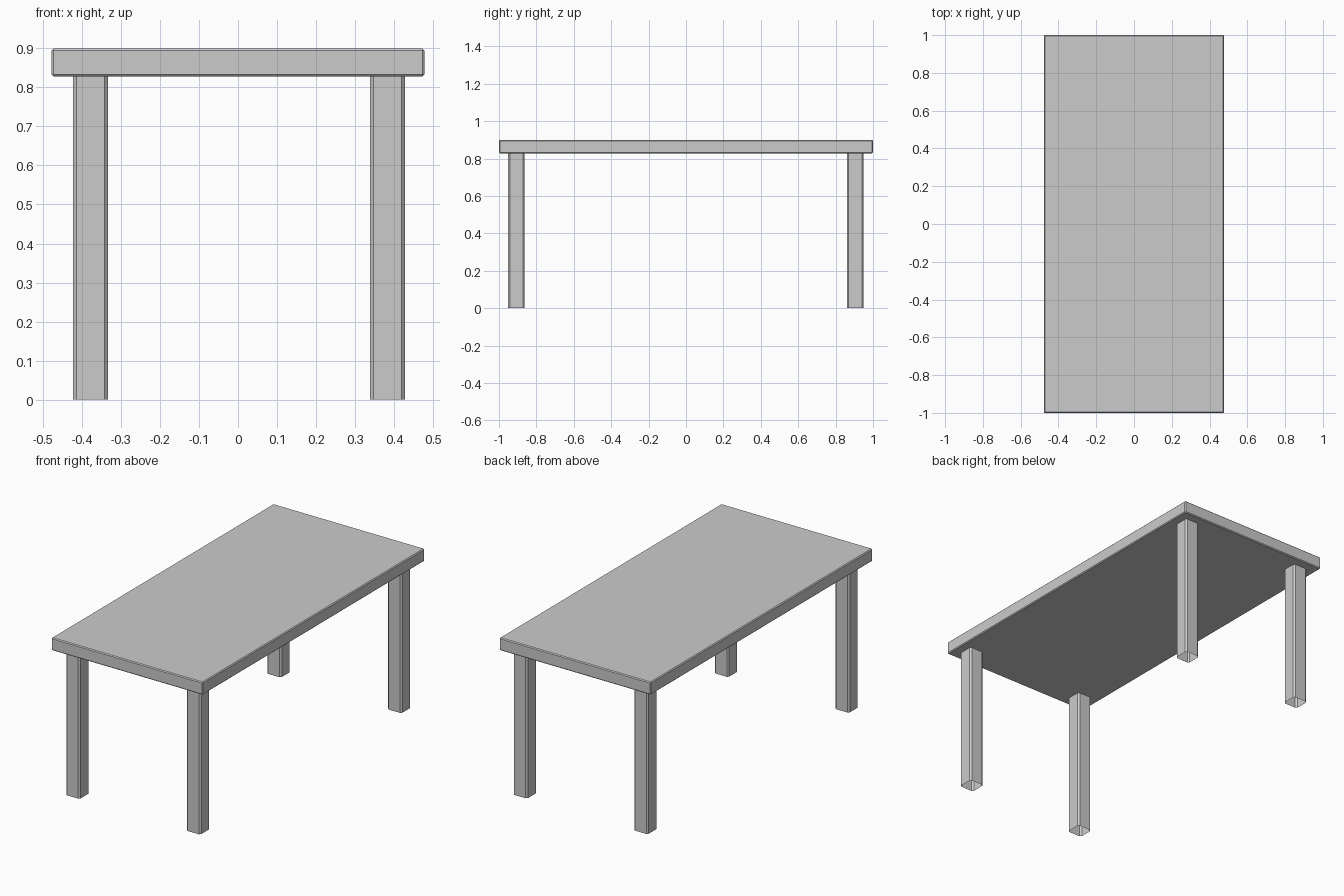
import bpy, bmesh
from mathutils import Matrix

if "Cube" in bpy.data.objects:
    bpy.data.objects.remove(bpy.data.objects["Cube"])

TOP_Z, UNDER_Z = 0.90, 0.828


def box(name, center, size, bevel, tube=False):
    """Chamfered box; a tube has open ends and only its upright edges chamfered."""
    bm = bmesh.new()
    bmesh.ops.create_cube(bm, size=1, matrix=Matrix.Diagonal((*size, 1)))
    edges = bm.edges[:]
    if tube:
        edges = [e for e in edges if abs(e.verts[0].co.z - e.verts[1].co.z) > 0.1]
    bmesh.ops.bevel(bm, geom=edges, offset=bevel, segments=1, affect='EDGES')
    if tube:
        bm.normal_update()
        ends = [f for f in bm.faces if abs(f.normal.z) > 0.9]
        bmesh.ops.delete(bm, geom=ends, context='FACES_ONLY')
    mesh = bpy.data.meshes.new(name)
    bm.to_mesh(mesh)
    bm.free()
    obj = bpy.data.objects.new(name, mesh)
    obj.location = center
    bpy.context.collection.objects.link(obj)
    return obj


# Table top slab
box("table_top", (0, 0, (TOP_Z + UNDER_Z) / 2), (0.955, 2.0, TOP_Z - UNDER_Z), 0.005)

# Four hollow legs, open at the floor
for y_name, y in (("front", -0.907), ("back", 0.905)):
    for x_name, x in (("left", -0.378), ("right", 0.383)):
        box(f"{y_name}_{x_name}_leg", (x, y, UNDER_Z / 2), (0.09, 0.088, UNDER_Z), 0.009, tube=True)
